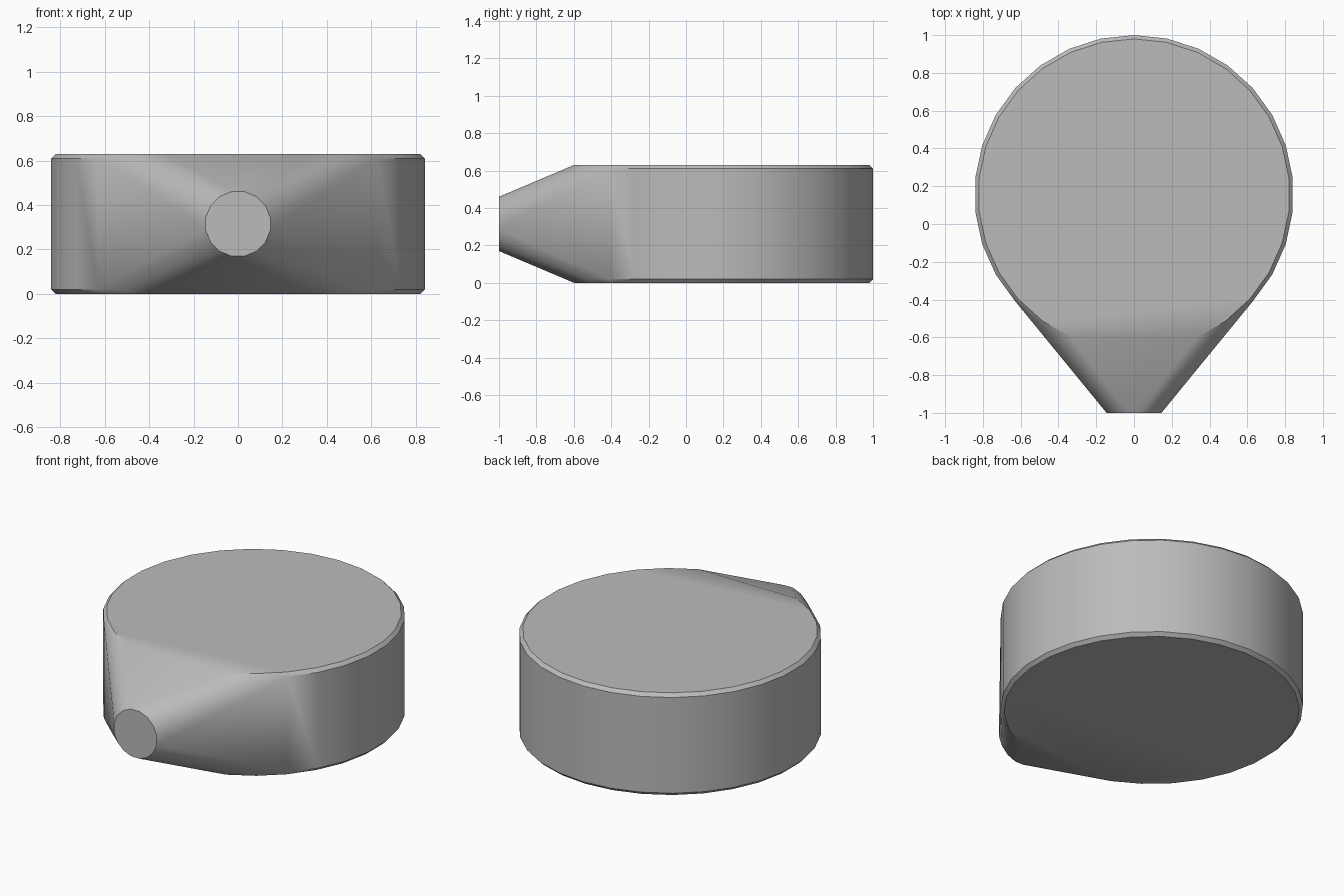
import bpy, bmesh
from math import sin, cos, radians, pi

cube = bpy.data.objects.get("Cube")
if cube:
    bpy.data.objects.remove(cube, do_unlink=True)

SIDES, RADIUS, CENTRE_Y = 30, 0.845, 0.155
HEIGHT, CHAMFER = 0.63, 0.02
NOZZLE_SIDES, NOZZLE_RADIUS = 16, 0.148

grey = bpy.data.materials.new("plain grey")
grey.use_nodes = True
colour = (0.5, 0.5, 0.5, 1)
grey.diffuse_color = colour
grey.node_tree.nodes["Principled BSDF"].inputs["Base Color"].default_value = colour

bm = bmesh.new()

# Chamfered drum: four rings, open at the front where the spout leaves it
for z, r in ((0, RADIUS - CHAMFER), (CHAMFER, RADIUS),
             (HEIGHT - CHAMFER, RADIUS), (HEIGHT, RADIUS - CHAMFER)):
    for i in range(SIDES):
        a = 2 * pi * (i + 0.5) / SIDES
        if sin(a) > -0.95:
            bm.verts.new((r * cos(a), CENTRE_Y + r * sin(a), z))

# Round end of the spout
for i in range(NOZZLE_SIDES):
    a = 2 * pi * (i + 0.5) / NOZZLE_SIDES
    bm.verts.new((NOZZLE_RADIUS * cos(a), -1, HEIGHT / 2 + NOZZLE_RADIUS * sin(a)))

# Stretch one convex skin over drum and spout
hull = bmesh.ops.convex_hull(bm, input=bm.verts[:])
loose = {g for g in hull["geom_interior"] + hull["geom_unused"]
         if isinstance(g, bmesh.types.BMVert)}
bmesh.ops.delete(bm, geom=list(loose), context="VERTS")
bmesh.ops.dissolve_limit(bm, angle_limit=radians(0.5), verts=bm.verts[:], edges=bm.edges[:])
bmesh.ops.recalc_face_normals(bm, faces=bm.faces[:])

mesh = bpy.data.meshes.new("tapered_drum")
bm.to_mesh(mesh)
bm.free()
mesh.materials.append(grey)
drum = bpy.data.objects.new("tapered_drum", mesh)
bpy.context.collection.objects.link(drum)

# Soft sides, crisp rims
bpy.context.view_layer.objects.active = drum
drum.select_set(True)
bpy.ops.object.shade_smooth_by_angle(angle=radians(30))
